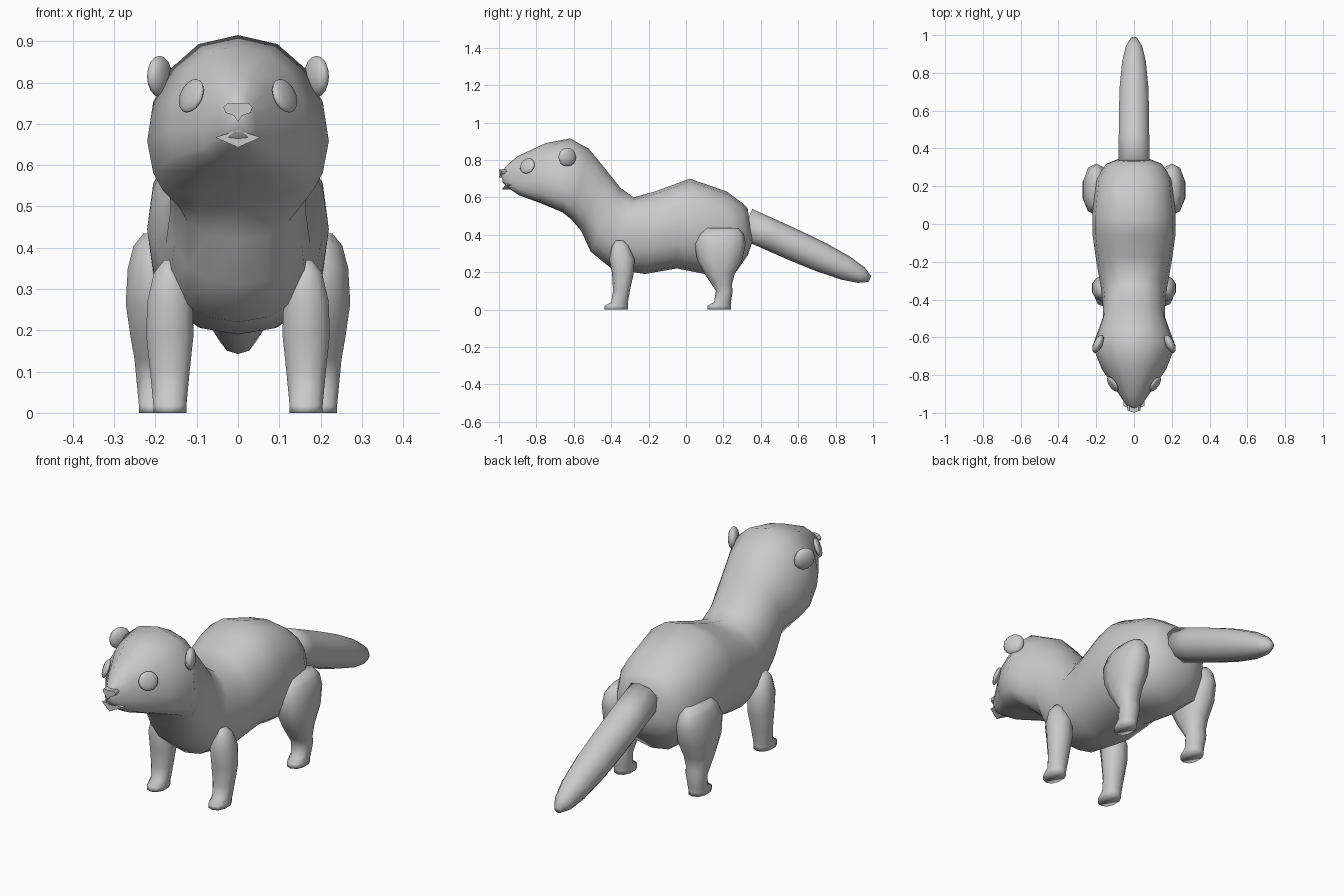
import bpy, bmesh, math
from mathutils import Matrix, Vector

cube = bpy.data.objects.get("Cube")
if cube:
    bpy.data.objects.remove(cube, do_unlink=True)

fur = bpy.data.materials.new("grey")
fur.use_nodes = True
grey = (*[.59] * 3, 1)
fur.diffuse_color = grey
fur.node_tree.nodes["Principled BSDF"].inputs["Base Color"].default_value = grey


def finish(name, bm, smooth=True):
    """Turn a bmesh into a named grey object."""
    bmesh.ops.recalc_face_normals(bm, faces=bm.faces[:])
    mesh = bpy.data.meshes.new(name)
    bm.to_mesh(mesh)
    bm.free()
    mesh.materials.append(fur)
    for polygon in mesh.polygons:
        polygon.use_smooth = smooth
    obj = bpy.data.objects.new(name, mesh)
    bpy.context.collection.objects.link(obj)


def bridge(bm, first, second):
    """Join two vertex loops of equal length with quads."""
    count = len(first)
    for i in range(count):
        j = (i + 1) % count
        bm.faces.new((first[i], first[j], second[j], second[i]))


def superpower(value, power):
    return math.copysign(abs(value) ** (2 / power), value)


def loft(name, rings, sides=10, power=2.3, centre_x=0, cheek=0):
    """Skin over rounded rings, each given by its two ends (y, z, y, z) and half width.
    The cheek value lowers the widest point of the rings that belong to the head."""
    bm = bmesh.new()
    loops = []
    for top_y, top_z, low_y, low_z, width in rings:
        top, low = Vector((0, top_y, top_z)), Vector((0, low_y, low_z))
        middle, half = (top + low) / 2, (top - low) / 2
        sag = cheek if top_y < -.5 else 0
        loop = []
        for i in range(sides):
            angle = math.tau * i / sides + math.pi / 2
            across, up = math.cos(angle), math.sin(angle)
            point = middle + half * (superpower(up, power) - sag * across * across)
            point.x = centre_x + width * superpower(across, power)
            loop.append(bm.verts.new(point))
        loops.append(loop)
    for first, second in zip(loops, loops[1:]):
        bridge(bm, first, second)
    bm.faces.new(loops[0])
    bm.faces.new(loops[-1])
    finish(name, bm)


def blob(name, centre, size, turn, tilt=0):
    """Squashed low-poly ball."""
    bm = bmesh.new()
    place = (Matrix.Translation(centre) @ Matrix.Rotation(turn, 4, 'Z')
             @ Matrix.Rotation(tilt, 4, 'Y') @ Matrix.Diagonal((*size, 1)))
    bmesh.ops.create_uvsphere(bm, u_segments=12, v_segments=8, radius=1, matrix=place)
    finish(name, bm)


def wedge(name, half_outline, front, depth):
    """Mirrored outline that faces the front, swept back at its sides."""
    mirrored = [(-x, z) for x, z in reversed(half_outline) if x > 0]
    outline = half_outline + mirrored
    bm = bmesh.new()
    face = [bm.verts.new((x, front + abs(x) * .4, z)) for x, z in outline]
    back = [bm.verts.new((x, front + depth, z)) for x, z in outline]
    bm.faces.new(face)
    bm.faces.new(back)
    bridge(bm, face, back)
    finish(name, bm, smooth=False)


# Body, neck and head in one skin, from rump to muzzle
loft("body", [
    (.33, .54, .355, .36, .08),
    (.3, .57, .33, .29, .15),
    (.22, .63, .26, .19, .2),
    (.02, .7, .1, .19, .22),
    (-.06, .67, -.05, .22, .22),
    (-.17, .63, -.22, .19, .2),
    (-.28, .6, -.4, .22, .175),
    (-.35, .65, -.51, .31, .165),
    (-.43, .75, -.56, .42, .165),
    (-.52, .86, -.61, .48, .195),
    (-.62, .915, -.66, .52, .22),
    (-.75, .89, -.78, .57, .17),
    (-.9, .82, -.89, .61, .085),
    (-.96, .77, -.95, .65, .045),
    (-.99, .73, -.98, .68, .02),
], sides=16, cheek=.3)


# Tail: a straight taper with a blunt tip
def tail_ring(t):
    root, tip = Vector((.32, .46)), Vector((.99, .16))
    axis = (tip - root).normalized()
    radius = .085 * math.sqrt(1 - t ** 4)
    up = Vector((-axis.y, axis.x)) * radius
    centre = root.lerp(tip, t)
    return (*(centre + up), *(centre - up), radius)


loft("tail", [tail_ring(t) for t in (0, .2, .4, .6, .8, .92, .99)], power=2)

# Nose and mouth
wedge("nose", [(0, .75), (.025, .75), (.035, .74), (.03, .727), (.01, .72), (0, .705)],
      front=-1, depth=.05)
wedge("lower_lip", [(0, .685), (.055, .667), (.02, .652), (0, .643)],
      front=-.985, depth=.05)

# Leg sections: height, front y, back y, half width; the feet share one shape
foot = [(.1, -.39, -.3, .05), (.04, -.4, -.31, .044),
        (.02, -.435, -.31, .042), (0, -.435, -.31, .042)]
shoulder = [(.37, -.375, -.335, .015), (.34, -.395, -.305, .04),
            (.27, -.41, -.275, .057), (.19, -.395, -.28, .06)]
haunch = [(.435, .1, .28, .03), (.405, .07, .31, .055), (.35, .045, .32, .07),
          (.265, .06, .3, .075), (.19, .1, .26, .064), (.13, .14, .245, .053)]
stride = .55
rear_foot = [(z, front + stride, back + stride, w) for z, front, back, w in foot]


def leg(name, sections, x):
    loft(name, [(front, z, back, z, w) for z, front, back, w in sections], centre_x=x)


# Paired parts
for label, side in (("left", 1), ("right", -1)):
    leg("front_leg_" + label, shoulder + foot, side * .165)
    leg("rear_leg_" + label, haunch + rear_foot, side * .2)
    blob("ear_" + label, (side * .19, -.635, .815), (.024, .052, .05), side * .45)
    blob("eye_" + label, (side * .113, -.848, .768), (.014, .046, .043),
         side * -.6, side * -.35)
